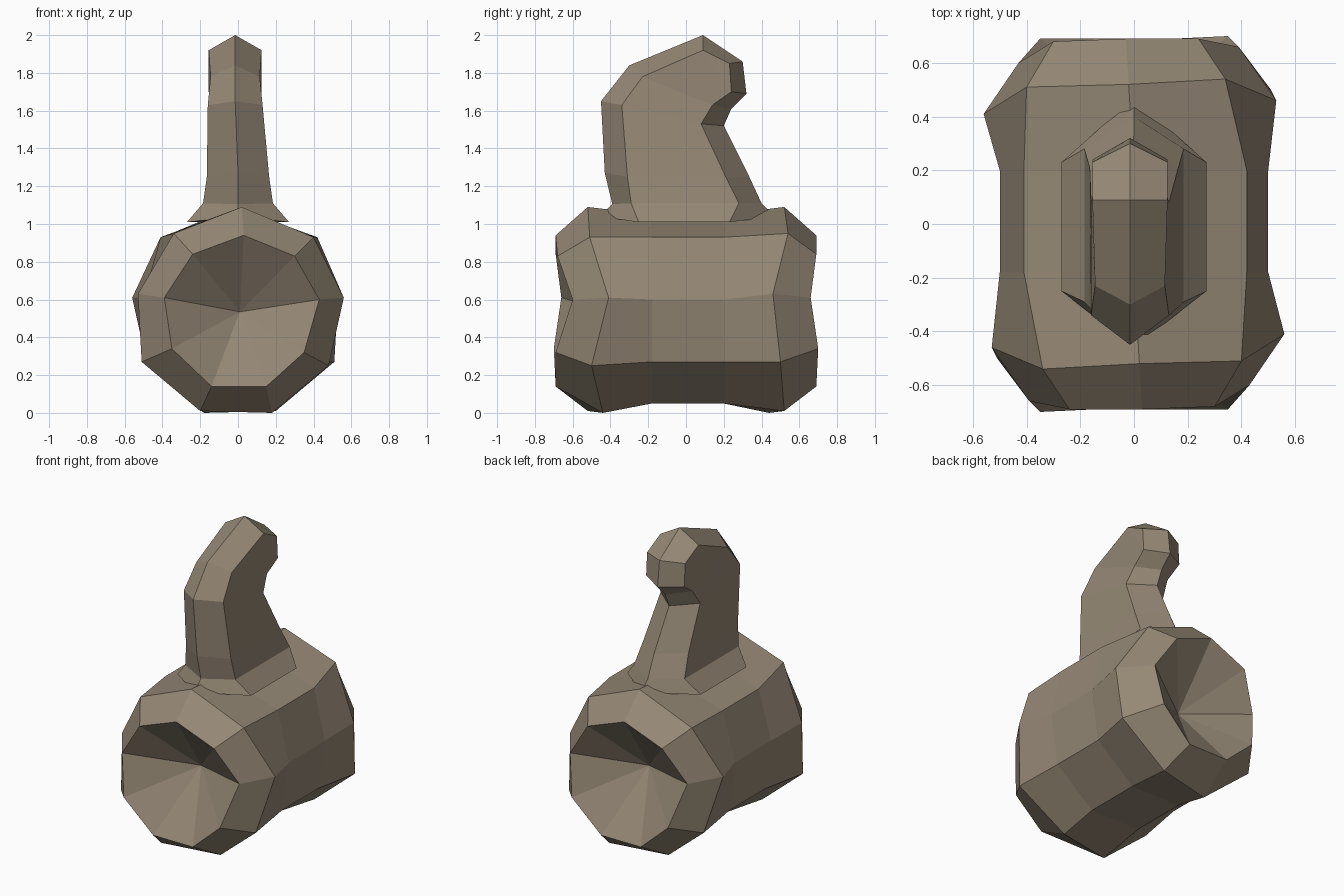
import bpy, bmesh

if "Cube" in bpy.data.objects:
    bpy.data.objects.remove(bpy.data.objects["Cube"])

stone = bpy.data.materials.new("warm grey brown")
stone.diffuse_color = (0.30, 0.245, 0.178, 1)
stone.use_nodes = True
stone.node_tree.nodes["Principled BSDF"].inputs["Base Color"].default_value = stone.diffuse_color


def make_object(name, rings, start_tip=None, end_tip=None, split_end=False):
    """Bridge a list of closed rings; ends are closed by a fan or a two-part cap."""
    bm = bmesh.new()
    loops = [[bm.verts.new(p) for p in ring] for ring in rings]
    n = len(loops[0])
    for a, b in zip(loops, loops[1:]):
        for i in range(n):
            j = (i + 1) % n
            bm.faces.new((a[i], a[j], b[j], b[i]))
    for loop, tip in ((loops[0], start_tip), (loops[-1], end_tip)):
        if tip:
            c = bm.verts.new(tip)
            for i in range(n):
                bm.faces.new((loop[i], loop[(i + 1) % n], c))
    if split_end:
        bm.faces.new(loops[0])
        e = loops[-1]
        bm.faces.new(e[0:4])
        bm.faces.new((e[3], e[4], e[5], e[0]))
    bmesh.ops.remove_doubles(bm, verts=bm.verts, dist=0.0005)
    bmesh.ops.recalc_face_normals(bm, faces=bm.faces)
    mesh = bpy.data.meshes.new(name)
    bm.to_mesh(mesh)
    bm.free()
    mesh.materials.append(stone)
    ob = bpy.data.objects.new(name, mesh)
    bpy.context.collection.objects.link(ob)
    return ob


# Barrel: nine-sided rings, starting at the bottom left seen from the front
rim = [(-.14, -.69, .14), (.15, -.69, .14), (.35, -.69, .32),
       (.43, -.60, .60), (.30, -.68, .83), (.03, -.69, .94),
       (-.24, -.69, .84), (-.39, -.66, .61), (-.35, -.70, .34)]
outer = [(-.20, -.52, .01), (.18, -.44, .0), (.48, -.50, .25),
         (.56, -.41, .61), (.40, -.51, .93), (.02, -.52, 1.09),
         (-.34, -.54, .95), (-.53, -.46, .63), (-.51, -.50, .27)]
waist = [(-.18, .05), (.18, .05), (.45, .27), (.50, .60), (.42, .93),
         (.0, 1.05), (-.41, .93), (-.50, .61), (-.46, .28)]


def turned(ring):
    """Half turn about z, kept in the same winding and starting corner."""
    r = [(-x, -y, z) for x, y, z in ring]
    return [r[(1 - i) % 9] for i in range(9)]


middle = [[(x, y, z) for x, z in waist] for y in (-.18, .20)]
make_object("hammer_barrel", [rim, outer] + middle + [turned(outer), turned(rim)],
            (.01, -.40, .535), (-.01, .40, .535))

# Hooked grip: each section is front ridge, front side, back side, back ridge (y, z), half width
sections = [
    ((-.46, 1.04), (-.25, 1.01), (.23, 1.01), (.47, 1.04), .27),
    ((-.39, 1.105), (-.29, 1.11), (.28, 1.11), (.40, 1.11), .185),
    ((-.43, 1.27), (-.31, 1.25), (.21, 1.25), (.335, 1.25), .165),
    ((-.45, 1.65), (-.34, 1.63), (.08, 1.53), (.20, 1.52), .145),
    ((-.30, 1.84), (-.23, 1.78), (.14, 1.63), (.24, 1.61), .13),
    ((.09, 2.0), (.09, 1.92), (.24, 1.70), (.32, 1.69), .14),
    ((.30, 1.86), (.23, 1.85), (.24, 1.70), (.32, 1.69), .14),
]
grip = []
for f, fs, bs, b, w in sections:
    c = -.015 * (f[1] > 1.3)
    grip.append([(c, *f), (c + w, *fs), (c + w, *bs), (c, *b), (c - w, *bs), (c - w, *fs)])
make_object("hooked_grip", grip, split_end=True)
